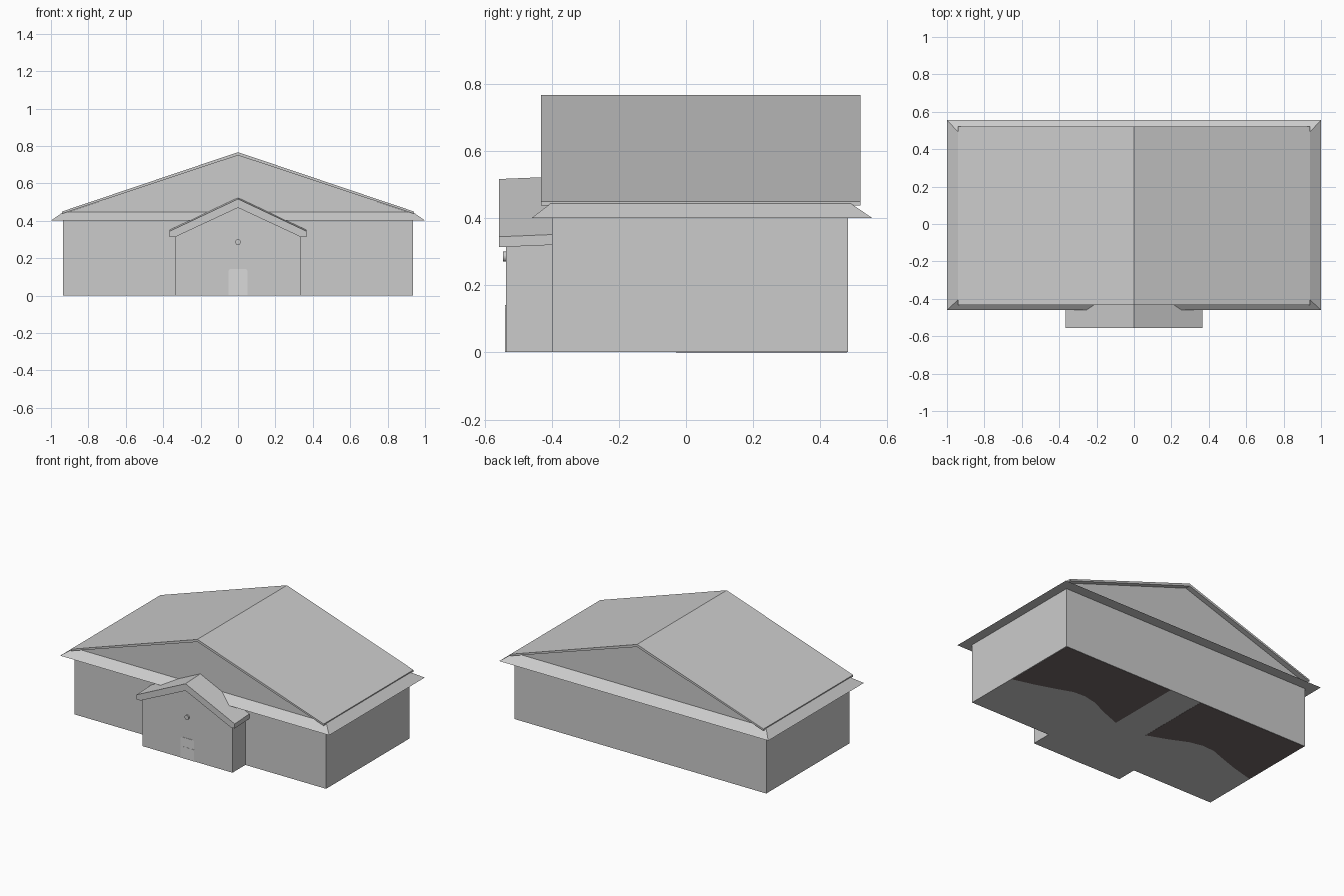
import bpy, math
from mathutils import Vector

if "Cube" in bpy.data.objects:
    bpy.data.objects.remove(bpy.data.objects["Cube"])


def material(name, rgb):
    m = bpy.data.materials.new(name)
    m.diffuse_color = (*rgb, 1)
    m.use_nodes = True
    m.node_tree.nodes["Principled BSDF"].inputs["Base Color"].default_value = m.diffuse_color
    return m


GREY = material("plain grey", (0.6, 0.6, 0.6))
PALE = material("pale grey", (0.7, 0.7, 0.7))
DARK = material("dark brown", (0.17, 0.14, 0.14))


def mesh_object(name, verts, faces, mat):
    me = bpy.data.meshes.new(name)
    me.from_pydata(verts, [], faces)
    me.materials.append(mat)
    ob = bpy.data.objects.new(name, me)
    bpy.context.collection.objects.link(ob)
    return ob


def loft(name, bottom, top, mat):
    """Solid between two matching outlines (given counter-clockwise seen from the top end)."""
    n = len(bottom)
    sides = [(i, (i + 1) % n, n + (i + 1) % n, n + i) for i in range(n)]
    caps = [tuple(reversed(range(n))), tuple(range(n, 2 * n))]
    return mesh_object(name, bottom + top, sides + caps, mat)


def rect(x, y0, y1, z):
    return [(-x, y0, z), (x, y0, z), (x, y1, z), (-x, y1, z)]


def extrude_y(name, profile, front, back, mat, rise=0.0):
    """Extrude an x-z outline (counter-clockwise from the front) along y."""
    return loft(name, [(x, back, z + rise) for x, z in profile],
                [(x, front, z) for x, z in profile], mat)


def gable_roof(name, half, eave, ridge, under_half, under_eave, under_ridge,
               front, back, rise=0.0):
    """Two roof slabs, one per side, meeting at the ridge."""
    for side, s in (("right", 1), ("left", -1)):
        prof = [(0, under_ridge), (under_half * s, under_eave),
                (half * s, under_eave), (half * s, eave), (0, ridge)]
        if under_half == half:
            prof.pop(1)
        if s < 0:
            prof.reverse()
        extrude_y(f"{name}_{side}", prof, front, back, GREY, rise)


# Main building
loft("main_walls", rect(0.935, -0.40, 0.483, 0.001), rect(0.935, -0.40, 0.483, 0.402), GREY)
loft("eave_skirt", rect(1.0, -0.46, 0.555, 0.401), rect(0.935, -0.40, 0.487, 0.447), GREY)
extrude_y("gable_walls", [(-0.93, 0.44), (0.93, 0.44), (0, 0.755)], -0.40, 0.485, GREY)
gable_roof("main_roof", 0.94, 0.45, 0.767, 0.94, 0.438, 0.75, -0.432, 0.52)

# Entrance porch
extrude_y("porch_walls", [(-0.335, 0.001), (0.335, 0.001), (0.335, 0.325), (0, 0.485),
                          (-0.335, 0.325)], -0.537, -0.39, GREY)
gable_roof("porch_roof", 0.365, 0.345, 0.517, 0.335, 0.314, 0.47, -0.557, -0.39, 0.007)

# Door with rounded top corners and a thin rail
door = [(-0.05, 0.001), (0.05, 0.001)]
for cx, start in ((0.04, 0), (-0.04, 90)):
    for k in range(4):
        a = math.radians(start + 30 * k)
        door.append((cx + 0.01 * math.cos(a), 0.132 + 0.01 * math.sin(a)))
extrude_y("door", door, -0.539, -0.535, PALE)
extrude_y("door_rail", [(-0.05, 0.07), (0.05, 0.07), (0.05, 0.08), (-0.05, 0.08)],
          -0.54, -0.536, PALE)

# Round lamp over the door
disc = [(0.015 * math.cos(i * math.pi / 8), 0.286 + 0.015 * math.sin(i * math.pi / 8))
        for i in range(16)]
extrude_y("porch_lamp", disc, -0.546, -0.53, GREY)

# Dark wavy patches on the underside
edge = [(0.117, -0.03), (0.25, 0.02), (0.37, 0.075), (0.46, 0.095), (0.55, 0.09),
        (0.66, 0.05), (0.78, 0.01), (0.93, -0.03)]
for side, s in (("right", 1), ("left", -1)):
    outline = edge + [(0.93, 0.48), (0.117, 0.48)]
    outline = [(x * s, y) for x, y in outline]
    if s < 0:
        outline.reverse()
    loft(f"floor_patch_{side}", [(x, y, 0.0) for x, y in outline],
         [(x, y, 0.002) for x, y in outline], DARK)
